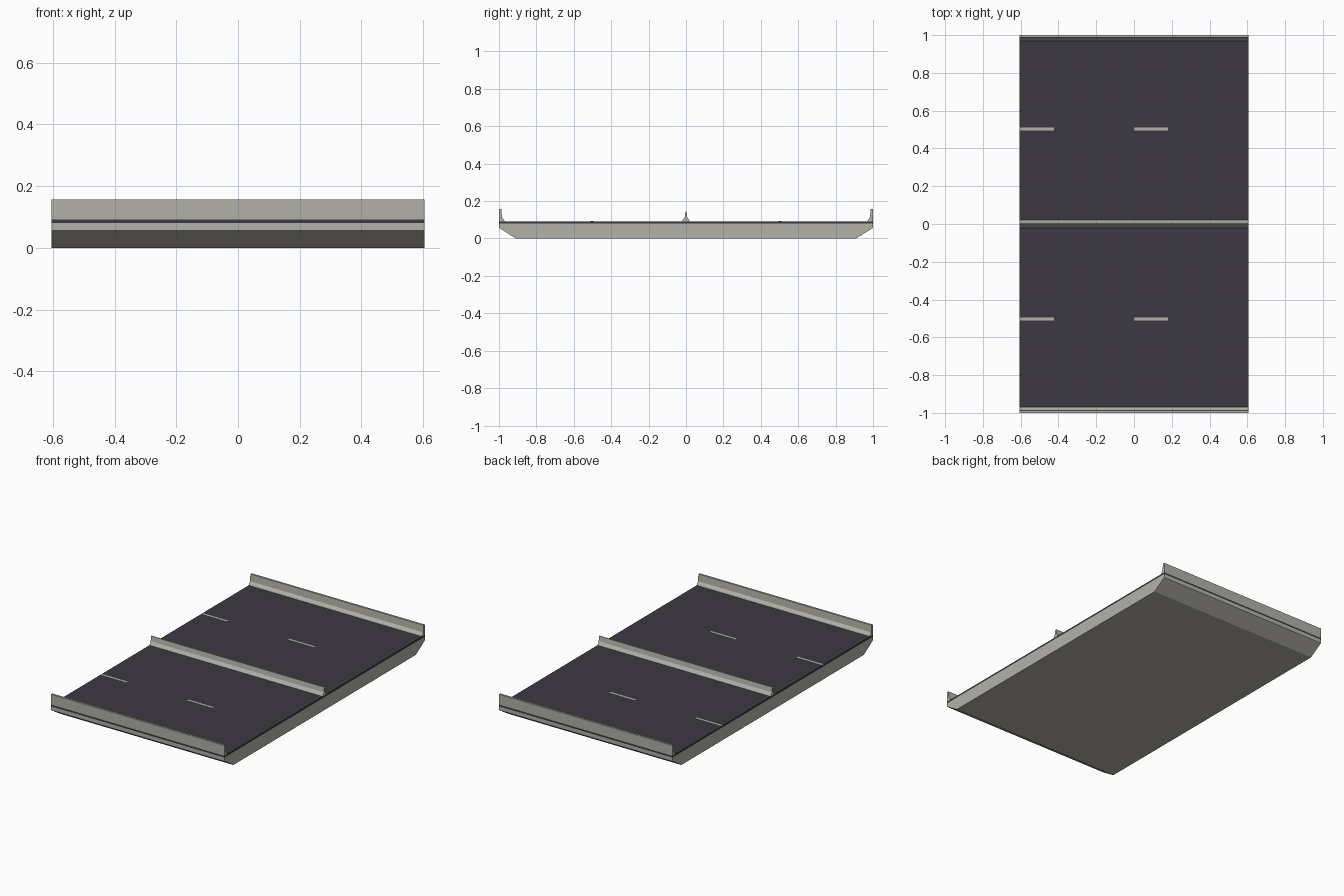
import bpy
import bmesh

if "Cube" in bpy.data.objects:
    bpy.data.objects.remove(bpy.data.objects["Cube"], do_unlink=True)

HALF_LENGTH = 0.605
ROAD_TOP = 0.092


def material(name, r, g, b):
    m = bpy.data.materials.new(name)
    m.use_nodes = True
    m.diffuse_color = (r, g, b, 1)
    bsdf = m.node_tree.nodes["Principled BSDF"]
    bsdf.inputs["Base Color"].default_value = (r, g, b, 1)
    bsdf.inputs["Roughness"].default_value = 0.9
    return m


concrete = material("concrete grey", 0.45, 0.44, 0.40)
asphalt = material("dark asphalt", 0.045, 0.042, 0.053)
paint = material("lane paint", 0.46, 0.45, 0.41)


def extrude_profile(name, profile, mat, x0=-HALF_LENGTH, x1=HALF_LENGTH):
    """Sweep a closed (y, z) profile along x."""
    bm = bmesh.new()
    face = bm.faces.new([bm.verts.new((x0, y, z)) for y, z in profile])
    swept = bmesh.ops.extrude_face_region(bm, geom=[face])["geom"]
    verts = [v for v in swept if isinstance(v, bmesh.types.BMVert)]
    bmesh.ops.translate(bm, verts=verts, vec=(x1 - x0, 0, 0))
    bmesh.ops.recalc_face_normals(bm, faces=bm.faces)
    mesh = bpy.data.meshes.new(name)
    bm.to_mesh(mesh)
    bm.free()
    mesh.materials.append(mat)
    obj = bpy.data.objects.new(name, mesh)
    bpy.context.collection.objects.link(obj)
    return obj


def mirrored(half):
    return half + [(-y, z) for y, z in reversed(half)]


def slab(y, width, z0, z1):
    return [(y - width / 2, z0), (y + width / 2, z0),
            (y + width / 2, z1), (y - width / 2, z1)]


# Deck with chamfered underside, and the road surface on it
extrude_profile("bridge_deck", mirrored([(0.91, 0), (1, 0.057), (1, 0.081)]), concrete)
extrude_profile("road_surface", slab(0, 2, 0.081, ROAD_TOP), asphalt)

# Flared barrier in the middle
extrude_profile("median_barrier", mirrored(
    [(0.02, ROAD_TOP), (0.018, 0.097), (0.007, 0.113), (0.003, 0.144)]), concrete)

# Half-flared parapets along both edges
edge = [(1, ROAD_TOP), (1, 0.157), (0.987, 0.157), (0.984, 0.113),
        (0.973, 0.099), (0.97, ROAD_TOP)]
for side, s in (("back", 1), ("front", -1)):
    extrude_profile(side + "_parapet", [(s * y, z) for y, z in edge], concrete)
    # Dashed lane line of this carriageway
    for i, x in enumerate((-HALF_LENGTH, 0)):
        extrude_profile(f"{side}_lane_dash_{i + 1}",
                        slab(s * 0.503, 0.015, ROAD_TOP, ROAD_TOP + 0.001),
                        paint, x, x + 0.181)
